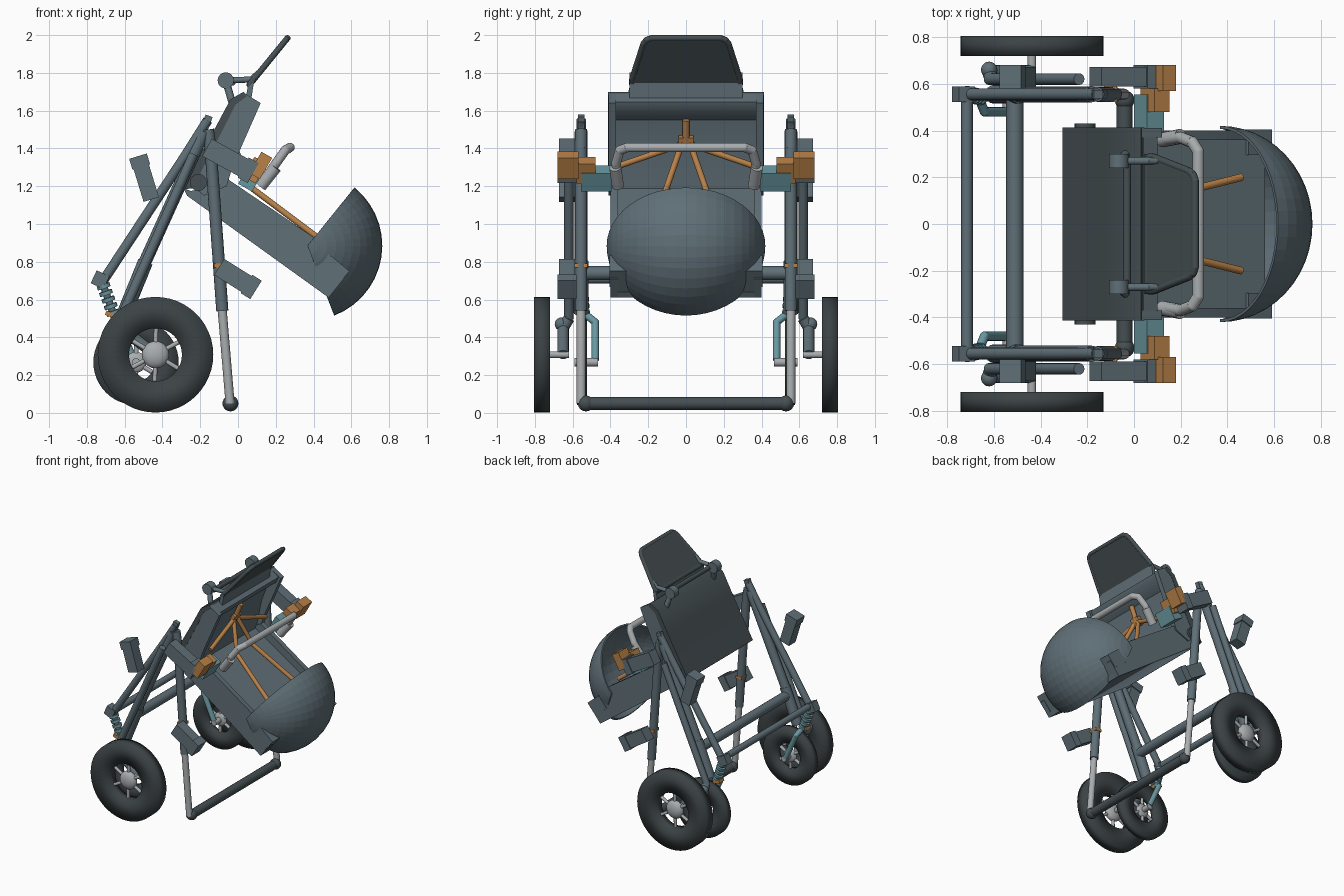
import bpy, bmesh, math
from math import sin, cos, radians, pi
from mathutils import Vector, Matrix

if "Cube" in bpy.data.objects:
    bpy.data.objects.remove(bpy.data.objects["Cube"])
parts = []

def colour(name, rgb):
    m = bpy.data.materials.new(name)
    m.use_nodes = True
    m.diffuse_color = (*rgb, 1)
    b = m.node_tree.nodes["Principled BSDF"]
    b.inputs["Base Color"].default_value = (*rgb, 1)
    b.inputs["Roughness"].default_value = 0.6
    return m

SLATE = colour("slate grey", (.115, .16, .185))
DARK = colour("charcoal", (.06, .078, .085))
TYRE = colour("tyre black", (.045, .056, .06))
SILVER = colour("silver", (.4, .42, .43))
ORANGE = colour("orange", (.48, .22, .065))
TEAL = colour("teal", (.14, .31, .35))

def finish(name, bm, mat):
    bmesh.ops.recalc_face_normals(bm, faces=bm.faces)
    me = bpy.data.meshes.new(name)
    bm.to_mesh(me)
    bm.free()
    me.materials.append(mat)
    ob = bpy.data.objects.new(name, me)
    bpy.context.collection.objects.link(ob)
    parts.append(ob)
    return ob

def tube(name, pts, r, mat):
    """Round tube through points, with balls at the bends."""
    bm = bmesh.new()
    pts = [Vector(p) for p in pts]
    for a, b in zip(pts, pts[1:]):
        d = b - a
        m = Matrix.Translation((a + b) / 2) @ d.to_track_quat('Z', 'Y').to_matrix().to_4x4()
        bmesh.ops.create_cone(bm, cap_ends=True, segments=16, radius1=r, radius2=r, depth=d.length, matrix=m)
    for p in pts[1:-1]:
        bmesh.ops.create_uvsphere(bm, u_segments=16, v_segments=8, radius=r, matrix=Matrix.Translation(p))
    return finish(name, bm, mat)

def ball(name, c, r, mat, squash=1):
    """Ball, optionally flattened along y."""
    bm = bmesh.new()
    m = Matrix.Translation(c) @ Matrix.Diagonal((1, squash, 1, 1))
    bmesh.ops.create_uvsphere(bm, u_segments=20, v_segments=12, radius=r, matrix=m)
    return finish(name, bm, mat)

def box(name, c, size, tilt, mat):
    bm = bmesh.new()
    m = Matrix.Translation(c) @ Matrix.Rotation(radians(tilt), 4, 'Y') @ Matrix.Diagonal((*size, 1))
    bmesh.ops.create_cube(bm, size=1, matrix=m)
    return finish(name, bm, mat)

def prism(name, outline, y0, y1, mat):
    """Side outline (x, z) extruded across y."""
    bm = bmesh.new()
    f = bm.faces.new([bm.verts.new((x, y0, z)) for x, z in outline])
    g = bmesh.ops.extrude_face_region(bm, geom=[f])["geom"]
    bmesh.ops.translate(bm, vec=(0, y1 - y0, 0), verts=[v for v in g if isinstance(v, bmesh.types.BMVert)])
    return finish(name, bm, mat)

def lathe(name, profile, c, mat, steps=48):
    """Closed (radius, y) profile turned about the y axis."""
    bm = bmesh.new()
    rings = [[bm.verts.new((c[0] + r * cos(2 * pi * i / steps), c[1] + y, c[2] + r * sin(2 * pi * i / steps)))
              for r, y in profile] for i in range(steps)]
    n = len(profile)
    for i in range(steps):
        a, b = rings[i], rings[(i + 1) % steps]
        for j in range(n):
            bm.faces.new((a[j], a[(j + 1) % n], b[(j + 1) % n], b[j]))
    return finish(name, bm, mat)

tyres = []

def wheel(name, c, r, hole, w, hub):
    tyres.append(lathe(name + "_tyre", [(r, -w), (r, w), (hole, w * .75), (hole, -w * .75)], c, TYRE))
    ball(name + "_hub", c, hub, SILVER, w * .9 / hub)
    for k in range(6):
        a = k * pi / 3 + .5
        tip = (c[0] + hole * 1.05 * cos(a), c[1], c[2] + hole * 1.05 * sin(a))
        tube(f"{name}_spoke_{k}", [c, tip], .012, SILVER)

# Everything that exists on both sides
for s, side in ((1, "a"), (-1, "b")):
    def P(x, y, z):
        return (x, s * y, z)

    # Large wheels, axle and swing arm
    wheel("large_wheel_" + side, P(-.437, .762, .308), .306, .14, .043, .072)
    tube("axle_" + side, [P(-.437, .62, .308), P(-.437, .76, .308)], .018, SILVER)
    tube("swing_arm_" + side, [P(-.61, .62, .5), P(-.62, .65, .45), P(-.437, .65, .308)], .03, SLATE)
    ball("arm_joint_" + side, P(-.62, .66, .47), .035, SLATE)

    # Small caster wheels with fork and spring
    wheel("caster_wheel_" + side, P(-.54, .55, .268), .226, .1, .026, .055)
    tube("caster_fork_" + side, [P(-.66, .53, .52), P(-.64, .48, .48), P(-.55, .48, .28)], .02, TEAL)
    tube("caster_axle_" + side, [P(-.54, .465, .268), P(-.54, .59, .268)], .022, SILVER)
    top, low = Vector(P(-.715, .555, .68)), Vector(P(-.665, .545, .54))
    tube("spring_core_" + side, [top, low], .02, SLATE)
    for k in range(5):
        p = top.lerp(low, k / 4)
        tube(f"spring_coil_{side}_{k}", [p, p + (low - top) * .14], .036, TEAL)
    box("spring_clip_" + side, P(-.672, .55, .52), (.06, .06, .025), 20, ORANGE)
    box("spring_cap_" + side, P(-.73, .555, .705), (.075, .065, .075), 25, SLATE)

    # Frame tubes
    tube("upper_tube_" + side, [P(-.16, .555, 1.55), P(-.28, .555, 1.36), P(-.72, .555, .69)], .026, SLATE)
    tube("rear_tube_" + side, [P(-.18, .555, 1.49), P(-.51, .555, .76)], .034, SLATE)
    tube("rear_tube_sleeve_" + side, [P(-.49, .555, .8), P(-.6, .555, .53)], .04, SLATE)
    tube("rear_strut_" + side, [P(-.235, .62, 1.37), P(-.62, .62, .5)], .025, SLATE)
    tube("front_leg_" + side, [P(-.16, .555, 1.5), P(-.145, .555, 1.4), P(-.083, .555, .54)], .032, SLATE)
    tube("front_leg_lower_" + side, [P(-.085, .555, .56), P(-.042, .555, .05)], .024, SILVER)
    ball("foot_ball_" + side, P(-.04, .53, .05), .042, DARK)
    box("frame_knob_" + side, P(-.165, .555, 1.54), (.04, .035, .07), 20, SLATE)
    box("leg_ring_" + side, P(-.1, .555, .78), (.055, .066, .02), 0, ORANGE)
    tube("pivot_" + side, [P(-.21, .38, 1.22), P(-.21, .43, 1.22)], .045, DARK)

    # Clamp blocks beside the frame
    for nm, x, z, ln, th, tilt in (("rear", -.49, 1.23, .21, .085, 73), ("leg", -.015, .72, .2, .1, 32),
                                   ("upper", -.055, 1.345, .25, .105, 29)):
        box(f"{nm}_clamp_{side}", P(x, .63, z), (ln, .085, th), tilt, SLATE)
        u = Vector((cos(radians(tilt)), 0, -sin(radians(tilt))))
        e = Vector(P(x, .63, z)) + u * ln * .5 * (-1 if nm == "rear" else 1)
        box(f"{nm}_clamp_jaw_{side}", e, (.06, .1, th * 1.15), tilt, SLATE)
    box("orange_clamp_outer_" + side, P(.12, .625, 1.31), (.065, .11, .13), 30, ORANGE)
    box("orange_clamp_inner_" + side, P(.09, .53, 1.285), (.075, .1, .12), 30, ORANGE)
    box("teal_bracket_" + side, P(.065, .475, 1.24), (.085, .16, .11), 30, TEAL)

    # Seat side walls
    prism("backrest_side_" + side, [(-.24, 1.2), (-.1, 1.48), (-.03, 1.66), (.03, 1.695), (.12, 1.64),
                                    (-.03, 1.3), (-.06, 1.2), (-.18, 1.15)], s * .37, s * .41, SLATE)
    prism("tub_side_" + side, [(-.27, 1.17), (-.1, 1.21), (-.05, 1.235), (.4, .93), (.43, .88), (.56, .77),
                               (.56, .71), (.48, .61)], s * .36, s * .4, SLATE)
    box("footrest_block_" + side, P(.505, .35, .75), (.13, .11, .11), 40, SLATE)

    # Harness straps
    tube("lap_strap_" + side, [P(-.025, 0, 1.43), P(.0, .35, 1.31)], .016, ORANGE)
    tube("leg_strap_" + side, [P(-.025, .02, 1.43), P(.06, .1, 1.2), P(.46, .2, .9)], .016, ORANGE)

    # Grips at the bumper bar ends
    tube("bumper_grip_" + side, [P(.12, .36, 1.2), P(.2, .375, 1.3)], .032, SILVER)

    # Canopy hinge
    tube("canopy_hinge_" + side, [P(-.065, .24, 1.76), P(-.065, .3, 1.76)], .043, SLATE)
    tube("canopy_link_" + side, [P(-.065, .27, 1.76), P(.07, .27, 1.765), P(.11, .27, 1.8)], .016, SLATE)
    tube("canopy_post_" + side, [P(-.065, .27, 1.76), P(-.03, .3, 1.64)], .02, SLATE)

# Cross bars between the two sides
tube("foot_bar", [(-.04, -.55, .05), (-.04, .55, .05)], .034, DARK)
tube("upper_cross_bar", [(-.715, -.55, .71), (-.715, .55, .71)], .025, SLATE)
tube("rear_cross_bar", [(-.51, -.55, .74), (-.51, .55, .74)], .037, SLATE)
tube("canopy_bar", [(-.03, -.27, 1.75), (-.03, .27, 1.75)], .018, DARK)
tube("bumper_bar", [(.13, -.36, 1.22), (.2, -.37, 1.32), (.25, -.35, 1.39), (.275, -.31, 1.405),
                    (.275, .31, 1.405), (.25, .35, 1.39), (.2, .37, 1.32), (.13, .36, 1.22)], .025, SILVER)
box("harness_buckle", (-.025, 0, 1.43), (.03, .08, .07), 25, ORANGE)
tube("harness_top", [(-.025, 0, 1.43), (.025, 0, 1.55)], .018, ORANGE)

# Seat back, cushion, canopy cloth, floor and pad
prism("seat_back", [(-.305, 1.18), (-.12, 1.51), (-.04, 1.66), (.03, 1.7), (.045, 1.675),
                    (-.015, 1.63), (-.09, 1.48), (-.24, 1.19)], -.412, .412, DARK)
prism("seat_cushion", [(-.2, 1.18), (-.09, 1.47), (.0, 1.66), (.04, 1.69), (.1, 1.645), (.08, 1.6),
                       (.0, 1.55), (-.05, 1.42), (-.1, 1.18)], -.37, .37, SLATE)
prism("canopy_cloth", [(.055, 1.745), (.085, 1.755), (.07, 1.66), (.04, 1.66)], -.3, .3, SLATE)
prism("seat_floor", [(-.29, 1.19), (-.27, 1.15), (.48, .61), (.5, .64), (-.1, 1.12)], -.4, .4, SLATE)
prism("seat_pad", [(-.1, 1.19), (-.1, 1.12), (.48, .62), (.555, .71), (.56, .77)], -.365, .365, SLATE)

# Small canopy panel: a rounded trapezoid lying on a slope
bm = bmesh.new()
u, n = Vector((.2, 0, .245)).normalized(), Vector((-.245, 0, .2)).normalized()
half = [(0, .285), (.04, .285), (.28, .225), (.305, .21), (.318, .185)]
outline = half + [(a, -y) for a, y in reversed(half)]
base = Vector((.07, 0, 1.73))
f = bm.faces.new([bm.verts.new(base + u * a + Vector((0, y, 0))) for a, y in outline])
g = bmesh.ops.extrude_face_region(bm, geom=[f])["geom"]
bmesh.ops.translate(bm, vec=n * .025, verts=[v for v in g if isinstance(v, bmesh.types.BMVert)])
finish("canopy_panel", bm, DARK)
rim = [base + u * a + n * .012 + Vector((0, y, 0)) for a, y in outline]
tube("canopy_rim", rim + rim[:1], .016, DARK)

# Foot hood: a segment of a hollow sphere swept about its side pivots
bm = bmesh.new()
c, start = Vector((.368, 0, .885)), radians(51)
d = Vector((cos(start), 0, sin(start)))
arc = [bm.verts.new(c + d * .396 * sin(pi * i / 24) + Vector((0, -.42 * cos(pi * i / 24), 0))) for i in range(25)]
edges = [bm.edges.new(e) for e in zip(arc, arc[1:])]
bmesh.ops.spin(bm, geom=arc + edges, cent=c, axis=(0, 1, 0), angle=radians(120), steps=14)
bmesh.ops.remove_doubles(bm, verts=bm.verts, dist=.0005)
hood = finish("foot_hood", bm, SLATE)
shell = hood.modifiers.new("shell", 'SOLIDIFY')
shell.thickness = .012

# Smooth shading on round parts; tyres blend fully, other sharp edges are kept
bpy.ops.object.select_all(action='DESELECT')
for ob in parts:
    ob.select_set(ob is not hood and ob not in tyres)
bpy.context.view_layer.objects.active = parts[-2]
bpy.ops.object.shade_smooth_by_angle(angle=radians(35))
for ob in tyres:
    ob.data.shade_smooth()
